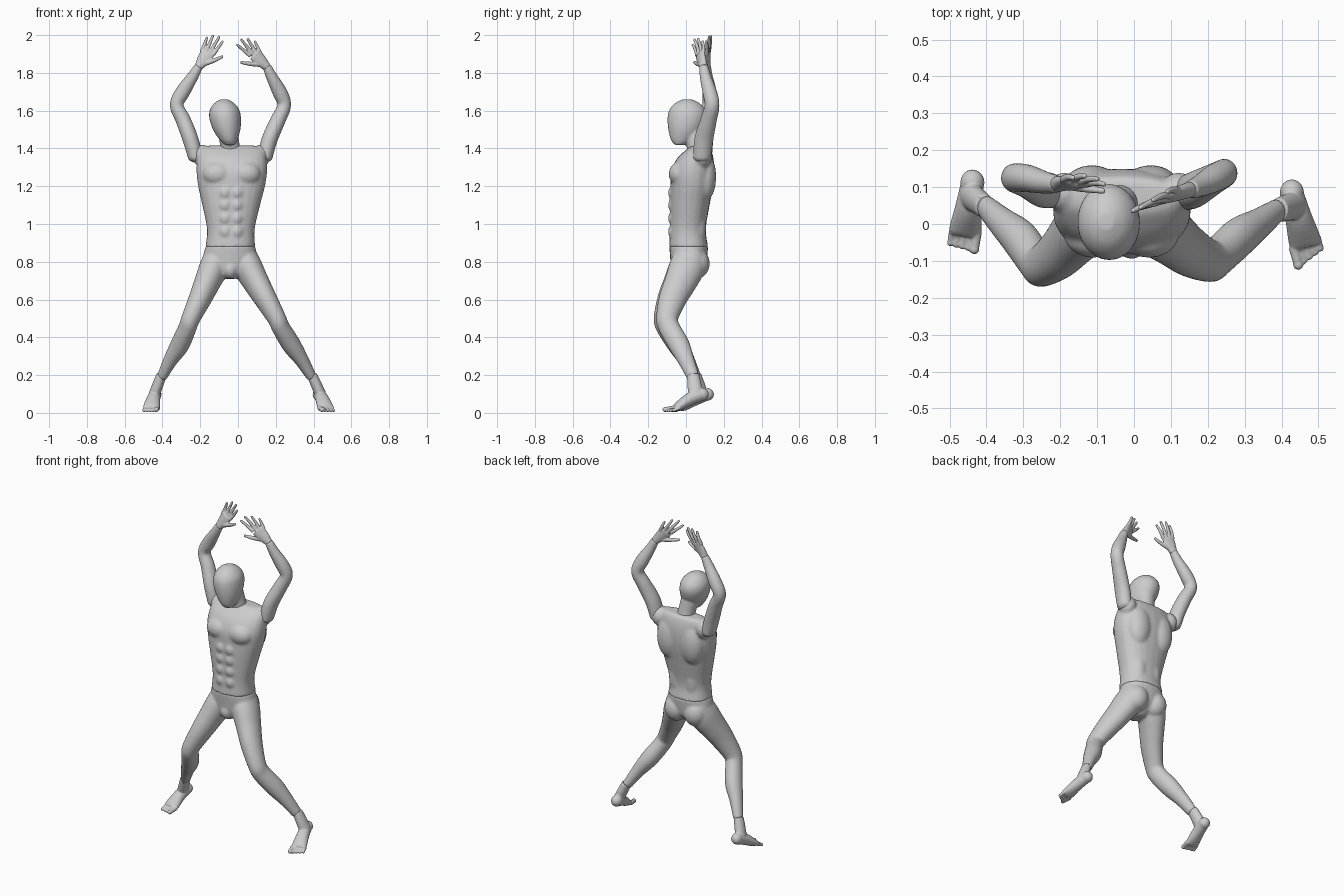
import bpy, bmesh, math
from mathutils import Vector, Matrix

def spline(pts, k=5):
    # Catmull-Rom samples through tuples (x, y, z, a, b)
    P = [pts[0]] + list(pts) + [pts[-1]]
    out = []
    for i in range(1, len(P) - 2):
        for j in range(k):
            t = j / k
            out.append([0.5 * (2*q + (r-p)*t + (2*p-5*q+4*r-s)*t*t + (3*q-p-3*r+s)*t**3)
                        for p, q, r, s in zip(P[i-1], P[i], P[i+1], P[i+2])])
    return out + [list(pts[-1])]

def tube(bm, pts, ref=(1, 0, 0), flat=False, power=2.0, n=24):
    # closed loft; a = radius along ref, b = radius across it
    S = spline(pts)
    C = [Vector(s[:3]) for s in S]
    rings = []
    for i, s in enumerate(S):
        t = (C[min(i+1, len(C)-1)] - C[max(i-1, 0)]).normalized()
        if flat:
            t = Vector((0, 0, 1))
        u = Vector(ref)
        u = (u - u.dot(t) * t).normalized()
        v = t.cross(u)
        ring = []
        for j in range(n):
            w = 2 * math.pi * j / n
            c, d = math.cos(w), math.sin(w)
            e = 2 / power
            ring.append(bm.verts.new(C[i] + u * s[3] * math.copysign(abs(c)**e, c)
                                     + v * s[4] * math.copysign(abs(d)**e, d)))
        rings.append(ring)
    for r0, r1 in zip(rings, rings[1:]):
        for j in range(n):
            bm.faces.new((r0[j], r0[(j+1) % n], r1[(j+1) % n], r1[j]))
    bm.faces.new(rings[0][::-1])
    bm.faces.new(rings[-1])

def ball(bm, c, r):
    m = Matrix.Translation(c) @ Matrix.Diagonal((*r, 1))
    bmesh.ops.create_uvsphere(bm, u_segments=20, v_segments=12, radius=1, matrix=m)

def finish(name, bm, voxel, smooth):
    # fuse overlapping volumes into one organic skin
    bmesh.ops.recalc_face_normals(bm, faces=bm.faces)
    me = bpy.data.meshes.new(name)
    bm.to_mesh(me)
    bm.free()
    ob = bpy.data.objects.new(name, me)
    bpy.context.collection.objects.link(ob)
    m = ob.modifiers.new("fuse", 'REMESH')
    m.mode, m.voxel_size, m.use_smooth_shade = 'VOXEL', voxel, True
    s = ob.modifiers.new("soften", 'SMOOTH')
    s.factor, s.iterations = 0.5, smooth

# head and neck
bm = bmesh.new()
tube(bm, [(-.043, -.035, 1.418, .025, .025), (-.05, -.02, 1.445, .047, .06), (-.06, -.004, 1.5, .073, .09),
          (-.068, .005, 1.56, .084, .103), (-.071, .007, 1.605, .078, .095), (-.073, .007, 1.64, .053, .065),
          (-.074, .007, 1.66, .02, .024)], flat=True)
tube(bm, [(-.037, .07, 1.35, .06, .055), (-.042, .055, 1.41, .052, .05), (-.055, .04, 1.49, .052, .052)])
finish("head", bm, .007, 5)

# torso with chest, stomach, back and shoulder muscles
bm = bmesh.new()
tube(bm, [(-.041, .014, .878, .132, .104), (-.038, .01, .97, .126, .095), (-.036, .02, 1.1, .153, .105),
          (-.034, .03, 1.2, .177, .113), (-.033, .036, 1.28, .187, .114), (-.033, .05, 1.35, .182, .095),
          (-.034, .07, 1.4, .165, .06), (-.034, .075, 1.415, .12, .04)], flat=True, power=2.3)
for s in (-1, 1):
    ball(bm, (-.034 + s*.075, -.032, 1.265), (.08, .06, .065))
    ball(bm, (-.034 + s*.08, .1, 1.25), (.078, .06, .13))
    ball(bm, (-.034 + s*.05, .055, 1.0), (.055, .052, .16))
    ball(bm, (-.034 + s*.155, .085, 1.36), (.05, .055, .06))
    for z in (.96, 1.03, 1.1, 1.165):
        ball(bm, (-.037 + s*.031, -.07, z), (.031, .026, .035))
finish("torso", bm, .008, 6)

# pelvis and legs
LEFT_LEG = [(-.105, .03, .84, .07, .085), (-.128, .005, .77, .077, .095), (-.163, -.035, .69, .069, .085),
            (-.203, -.08, .6, .06, .073), (-.25, -.113, .5, .05, .058), (-.268, -.1, .45, .048, .056),
            (-.308, -.042, .36, .05, .056), (-.357, .003, .28, .038, .044), (-.403, .048, .19, .027, .033)]
RIGHT_LEG = [(.025, .03, .84, .07, .085), (.053, .005, .77, .077, .095), (.096, -.03, .69, .069, .085),
             (.148, -.072, .6, .06, .073), (.205, -.1, .5, .05, .058), (.228, -.088, .45, .048, .056),
             (.283, -.037, .36, .05, .056), (.337, 0, .28, .038, .044), (.39, .038, .19, .027, .033)]
bm = bmesh.new()
tube(bm, [(-.041, .014, .884, .131, .103), (-.041, .014, .82, .142, .098), (-.041, .01, .77, .11, .09),
          (-.041, -.005, .73, .06, .065), (-.041, -.01, .71, .03, .04)], flat=True, power=2.2)
for s in (-1, 1):
    ball(bm, (-.041 + s*.068, .056, .79), (.07, .07, .08))
ball(bm, (-.041, -.045, .76), (.04, .045, .05))
for leg in (LEFT_LEG, RIGHT_LEG):
    tube(bm, leg)
finish("pelvis_and_legs", bm, .007, 5)

# arms
LEFT_ARM = [(-.225, .09, 1.355, .04, .048), (-.252, .095, 1.45, .042, .05), (-.29, .113, 1.55, .04, .043),
            (-.325, .125, 1.63, .036, .039), (-.292, .124, 1.7, .039, .038), (-.24, .112, 1.78, .03, .03),
            (-.207, .108, 1.836, .023, .024)]
RIGHT_ARM = [(.143, .085, 1.355, .04, .048), (.168, .095, 1.45, .042, .05), (.212, .12, 1.55, .04, .043),
             (.245, .138, 1.63, .036, .039), (.22, .125, 1.7, .039, .038), (.178, .103, 1.78, .03, .03),
             (.152, .093, 1.836, .023, .024)]
for name, arm in (("left_arm", LEFT_ARM), ("right_arm", RIGHT_ARM)):
    bm = bmesh.new()
    tube(bm, arm)
    ball(bm, arm[0][:3], (.04, .048, .03))
    finish(name, bm, .006, 4)

# hands: palm, four fingers and thumb
def hand(name, wrist, palm, tips, thumb):
    bm = bmesh.new()
    W, P = Vector(wrist), Vector(palm)
    T = [Vector(t) for t in tips]
    across = (T[3] - T[0]).normalized()
    M = W.lerp(P, .5)
    tube(bm, [(*W, .022, .022), (*M, .034, .018), (*P, .039, .013)], ref=across)
    for i, t in enumerate(T):
        k = P + across * (i - 1.5) * .021 - (P - W) * .08
        mid = k.lerp(t, .5) + Vector((0, .004, 0))
        tube(bm, [(*k, .011, .011), (*mid, .0095, .0095), (*t, .007, .007)], ref=across, n=12)
        ball(bm, t, (.007,) * 3)
    t = Vector(thumb)
    k = W.lerp(P, .25) + across * .012
    mid = k.lerp(t, .55) - (P - W) * .05
    tube(bm, [(*k, .015, .015), (*mid, .012, .012), (*t, .008, .008)], ref=(0, 1, 0), n=12)
    ball(bm, t, (.008,) * 3)
    finish(name, bm, .0035, 2)

hand("left_hand", (-.209, .108, 1.83), (-.158, .115, 1.91),
     [(-.165, .125, 1.985), (-.133, .13, 1.995), (-.1, .122, 1.99), (-.082, .108, 1.965)], (-.085, .09, 1.885))
hand("right_hand", (.154, .094, 1.83), (.088, .073, 1.9),
     [(.09, .088, 1.965), (.052, .065, 1.978), (.018, .045, 1.975), (-.003, .036, 1.948)], (.018, .045, 1.855))

# feet: ankle, heel, arch, ball and five toes
def foot(name, side, ankle, heel, front):
    bm = bmesh.new()
    A, H, B = Vector(ankle), Vector(heel), Vector(front)
    d = (B - H) * Vector((1, 1, 0))
    d.normalize()
    out = Vector((side * abs(d.y), -side * abs(d.x) * -1, 0))
    mid = H.lerp(B, .5) + Vector((0, 0, .008))
    tube(bm, [(*A, .027, .033), (*A.lerp(H + d*.035, .5), .029, .037), (*(H + d*.035), .03, .04)])
    ball(bm, H, (.033, .036, .034))
    tube(bm, [(*H, .031, .032), (*mid, .036, .034), (*B, .044, .023), (*(B + d*.02 - Vector((0, 0, .008))), .04, .014)],
         ref=out)
    for i in range(5):
        o = out * (-.034 + i * .0175)
        r = .014 if i == 0 else .0095
        tip = B + o + d * (.062 - .007 * i)
        tip.z = r + .004
        base = B + o + d * (.012 - .003 * i) - Vector((0, 0, .008))
        tube(bm, [(*base, r, r), (*tip, r*.9, r*.9)], ref=out, n=12)
        ball(bm, tip, (r,) * 3)
    finish(name, bm, .004, 3)

foot("left_foot", -1, (-.405, .048, .2), (-.438, .112, .098), (-.457, -.012, .034))
foot("right_foot", 1, (.392, .038, .2), (.428, .085, .098), (.462, -.042, .034))
